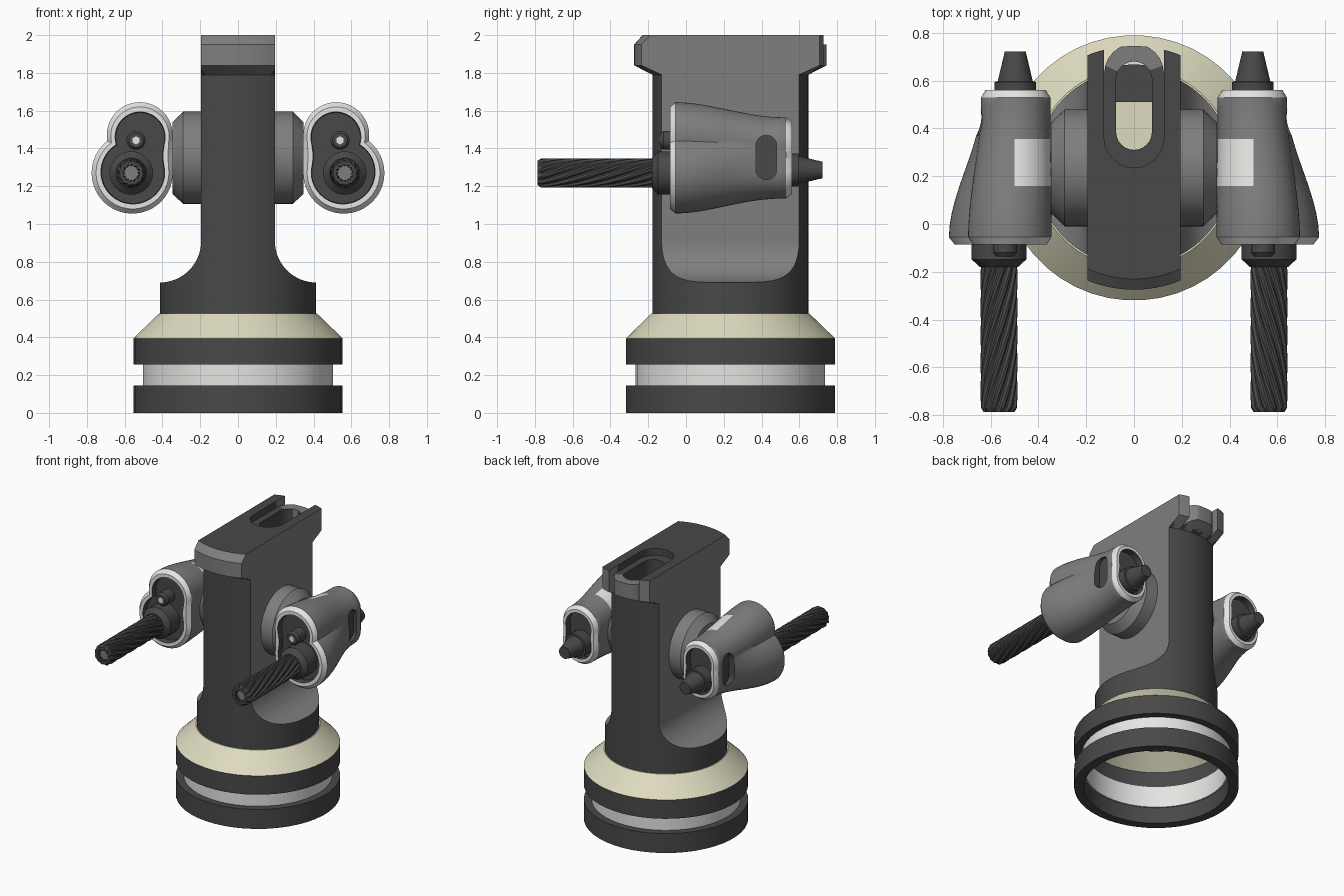
import bpy, bmesh, math
from mathutils import Vector

if "Cube" in bpy.data.objects:
    bpy.data.objects.remove(bpy.data.objects["Cube"])

CY = 0.235  # y of the main column axis


def material(name, rgb):
    m = bpy.data.materials.new(name)
    m.diffuse_color = (*rgb, 1)
    m.use_nodes = True
    m.node_tree.nodes["Principled BSDF"].inputs["Base Color"].default_value = m.diffuse_color
    return m


DARK = material("dark_grey", (0.065, 0.065, 0.065))
GREY = material("mid_grey", (0.21, 0.21, 0.215))
WHITE = material("off_white", (0.78, 0.78, 0.76))
CREAM = material("cream", (0.73, 0.71, 0.52))


def loft(name, rings, mats, closed=False, smooth=35):
    """Skin a list of equal-length vertex rings; cap the ends unless closed."""
    bm = bmesh.new()
    vs = [[bm.verts.new(p) for p in r] for r in rings]
    n = len(vs[0])
    pairs = list(zip(vs, vs[1:])) + ([(vs[-1], vs[0])] if closed else [])
    for a, b in pairs:
        for i in range(n):
            j = (i + 1) % n
            bm.faces.new((a[i], a[j], b[j], b[i]))
    if not closed:
        bm.faces.new(vs[0])
        bm.faces.new(vs[-1])
    bmesh.ops.recalc_face_normals(bm, faces=bm.faces)
    me = bpy.data.meshes.new(name)
    bm.to_mesh(me)
    bm.free()
    ob = bpy.data.objects.new(name, me)
    bpy.context.collection.objects.link(ob)
    for m in mats:
        me.materials.append(m)
    shade(ob, smooth)
    return ob


def shade(ob, angle):
    if not angle:
        return
    bpy.ops.object.select_all(action='DESELECT')
    ob.select_set(True)
    bpy.context.view_layer.objects.active = ob
    bpy.ops.object.shade_smooth_by_angle(angle=math.radians(angle))


def lathe(name, profile, mats, axis='z', centre=(0, CY, 0), segs=48, **kw):
    """Revolve (radius, height) points about an axis through centre."""
    rings = []
    for r, h in profile:
        ring = []
        for i in range(segs):
            a = 2 * math.pi * (i + 0.5) / segs
            u, v = r * math.cos(a), r * math.sin(a)
            off = {'x': (h, u, v), 'y': (u, h, v), 'z': (u, v, h)}[axis]
            ring.append(Vector(centre) + Vector(off))
        rings.append(ring)
    return loft(name, rings, mats, **kw)


def prism(name, pts, axis, lo, hi, mats):
    place = {'x': lambda u, v, h: (h, u, v), 'y': lambda u, v, h: (u, h, v),
             'z': lambda u, v, h: (u, v, h)}[axis]
    return loft(name, [[place(u, v, h) for u, v in pts] for h in (lo, hi)], mats, smooth=0)


def arc(cx, cy, r, a0, a1, n=12):
    return [(cx + r * math.cos(math.radians(a0 + (a1 - a0) * i / n)),
             cy + r * math.sin(math.radians(a0 + (a1 - a0) * i / n))) for i in range(n + 1)]


def boolean(ob, cutter, op='DIFFERENCE'):
    cutter.hide_render = True
    m = ob.modifiers.new("cut", 'BOOLEAN')
    m.object, m.operation, m.solver = cutter, op, 'EXACT'
    bpy.context.view_layer.objects.active = ob
    bpy.ops.object.modifier_apply(modifier=m.name)
    bpy.data.objects.remove(cutter)


def paint(ob, rule):
    for p in ob.data.polygons:
        p.material_index = rule(p.center, p.normal, p.material_index)


def mirror(ob):
    ob.modifiers.new("mirror", 'MIRROR')


# Base: two dark rings, a pale band between them and a cream cone
for nm, z0, z1 in (("lower_ring", 0, 0.145), ("upper_ring", 0.255, 0.395)):
    lathe(nm, [(0.49, z0), (0.555, z0), (0.555, z1), (0.49, z1)], [DARK], closed=True)
lathe("pale_band", [(0.48, 0.12), (0.503, 0.12), (0.503, 0.28), (0.48, 0.28)], [WHITE], closed=True)
lathe("cream_cone", [(0.37, 0.49), (0.49, 0.394), (0.555, 0.395), (0.42, 0.525)], [CREAM])

# Column: a round post with a flared head, trimmed to a slab with filleted foot
column = lathe("column", [(0.413, 0.525), (0.413, 1.79), (0.51, 1.84), (0.51, 1.95), (0.51, 2.0)],
               [DARK, GREY], segs=96)
for v in column.data.vertices:  # top chamfer on the front half only
    if v.co.z > 1.99 and v.co.y < CY:
        f = 0.465 / 0.51
        v.co.x, v.co.y = v.co.x * f, CY + (v.co.y - CY) * f
half = [(0.7, 0.4), (0.7, 0.69)] + arc(0.415, 0.91, 0.22, 270, 180, 16) + [(0.195, 2.2)]
slab = prism("slab", half + [(-x, z) for x, z in reversed(half)], 'y', -1, 1.5, [DARK, GREY])
boolean(column, slab, 'INTERSECT')

# Head: recess open to the back, rounded tongue, slot and shaft
M = [DARK, GREY]
recess = arc(0, 0.36, 0.125, 180, 360) + [(0.125, 1), (-0.125, 1)]
boolean(column, prism("recess", recess, 'z', 1.95, 2.2, M))
notch = arc(0, 0.63, 0.125, 0, 180) + [(-0.125, 1.01), (0.125, 1.01)]
boolean(column, prism("notch", notch, 'z', 1.6, 2.3, M))
slot = arc(0, 0.385, 0.075, 180, 360) + arc(0, 0.605, 0.075, 0, 180)
boolean(column, prism("slot", slot, 'z', 1.8, 2.4, M))
shaft = arc(0, 0.385, 0.0749, 180, 360) + [(0.0749, 0.51), (-0.0749, 0.51)]
boolean(column, prism("shaft", shaft, 'z', 0.4, 1.9, M))


def column_colour(c, n, _):
    side = abs(n.y) < 0.02 and abs(c.x) > 0.19 and 0.6901 < c.z < 1.99
    end = 1.8 < c.z < 1.99 and math.hypot(c.x, c.y - CY) > 0.44
    return int(side or end)


paint(column, column_colour)
shade(column, 30)

# Side hubs carrying the two housings
mirror(lathe("side_hub", [(0.245, 0.15), (0.245, 0.29), (0.19, 0.347)], [GREY], axis='x',
             centre=(0, CY, 1.35)))

# Housing: figure-eight front section blending to a capsule at the back
OX, OZ = 0.50, 1.36
FRONT = ((0.56, 1.27, 0.215), (0.52, 1.47, 0.175))
BACK = ((0.495, 1.28, 0.145), (0.495, 1.42, 0.145))


def reach(circles, a, both_sides):
    """Distance from the section origin to the outline along angle a."""
    dx, dz = math.cos(a), math.sin(a)
    best = 0
    for cx, cz, r in circles:
        px, pz = cx - OX, cz - OZ
        b = px * dx + pz * dz
        disc = b * b - (px * px + pz * pz - r * r)
        if disc > 0:
            best = max(best, b + math.sqrt(disc))
    if abs(dx) > 1e-6 and (dx < 0 or both_sides):  # straight flank between the circles
        cx, lo, r = circles[0]
        flank = (cx + math.copysign(r, dx) - OX) / dx
        if circles[0][1] <= OZ + flank * dz <= circles[1][1]:
            best = max(best, flank)
    return best


def section(y, inset=0.0):
    t = min(1, max(0, (y + 0.06) / 0.57))
    t = t * t * (3 - 2 * t)
    ring = []
    for i in range(80):
        a = 2 * math.pi * i / 80
        r = reach(FRONT, a, False) * (1 - t) + reach(BACK, a, True) * t - inset
        ring.append((OX + r * math.cos(a), y, OZ + r * math.sin(a)))
    return ring


body = [-0.055, 0, 0.05, 0.1, 0.16, 0.21, 0.26, 0.31, 0.355, 0.4, 0.45, 0.49, 0.53]
rings = [section(-0.04, 0.055), section(-0.085, 0.052), section(-0.085, 0.025)]
rings += [section(y) for y in body]
rings += [section(0.56, 0.022), section(0.56, 0.045), section(0.51, 0.047)]
housing = loft("housing", rings, [GREY, DARK, WHITE])


def housing_colour(c, n, _):
    if -0.0845 < c.y < -0.056 and abs(n.y) > 0.3 or c.y < -0.0845 or c.y > 0.559:
        return 2  # end rims
    if c.y > 0.531 and math.hypot(c.x - OX, c.z - OZ) > 0 and n.y > 0.2:
        return 2
    if abs(n.y) > 0.99 or c.y < -0.056 or (0.532 < c.y < 0.54 and n.y < 0.2):
        return 1  # end recesses
    if 0.16 < c.y < 0.355 and c.x < 0.505 and c.z > 1.44:
        return 2  # window on the inner top
    return 0


paint(housing, housing_colour)
side_slot = arc(0.425, 1.29, 0.055, 180, 360) + arc(0.425, 1.415, 0.055, 0, 180)
cutter = prism("side_slot", side_slot, 'x', 0.615, 1.0, [GREY, DARK, WHITE])
paint(cutter, lambda c, n, i: 1)
boolean(housing, cutter)
shade(housing, 35)
mirror(housing)

# Front rod with twisted fluting and a socketed end
RX, RZ = 0.565, 1.27


def flute(y, r_out, r_in, n=48):
    ring = []
    for i in range(n):
        r = r_out if i % 4 < 2 else r_in
        a = 2 * math.pi * i / n + (y + 0.8) * 4.5
        ring.append((RX + r * math.cos(a), y, RZ + r * math.sin(a)))
    return ring


rod = [flute(-0.76, 0.042, 0.036), flute(-0.787, 0.046, 0.038), flute(-0.787, 0.064, 0.06)]
rod += [flute(-0.768 + 0.6 * i / 24, 0.077, 0.067) for i in range(25)]
rod_ob = loft("fluted_rod", rod, [DARK, GREY], smooth=0)
paint(rod_ob, lambda c, n, i: int(n.y < -0.9 and -0.765 < c.y < -0.755))
mirror(rod_ob)
mirror(lathe("rod_collar", [(0.08, -0.18), (0.115, -0.148), (0.115, -0.03)], [DARK], axis='y',
             centre=(RX, 0, RZ), segs=32))

# Small bolt above the rod, with a pale hex tip
BOLT = (0.54, 0, 1.443)
mirror(lathe("bolt", [(0.038, -0.135), (0.05, -0.12), (0.05, -0.03)], [DARK], axis='y',
             centre=BOLT, segs=24))
mirror(lathe("bolt_hex", [(0.022, -0.139), (0.022, -0.1)], [WHITE], axis='y', centre=BOLT, segs=6))

# Rear nozzle
mirror(lathe("rear_nozzle", [(0.087, 0.48), (0.087, 0.595), (0.074, 0.596), (0.044, 0.722)],
             [DARK], axis='y', centre=(0.497, 0, 1.286), segs=32))
